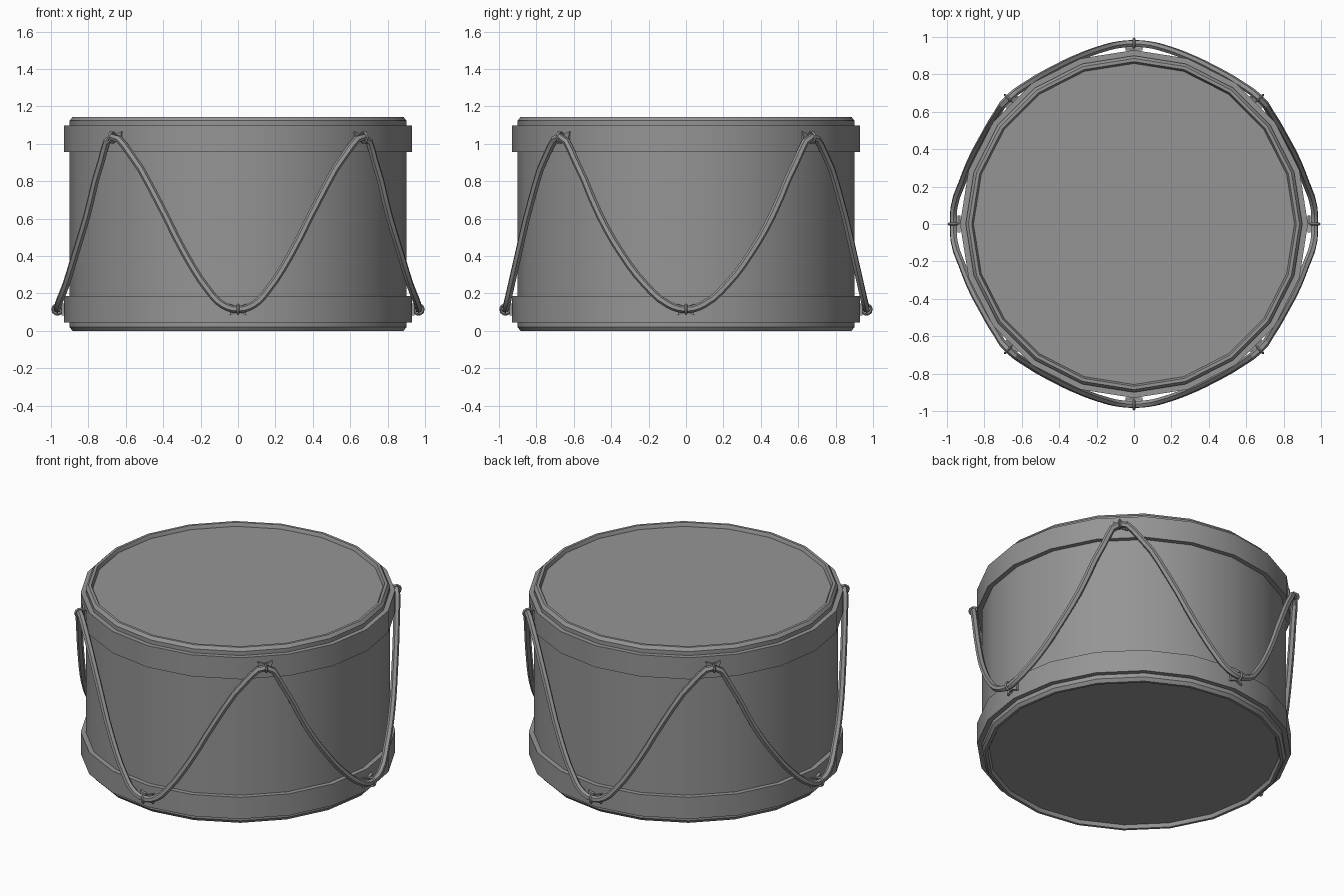
import bpy
import bmesh
from math import sin, cos, pi, radians
from mathutils import Matrix, Vector

if "Cube" in bpy.data.objects:
    bpy.data.objects.remove(bpy.data.objects["Cube"], do_unlink=True)

SIDES = 20
HEIGHT = 1.144

grey = bpy.data.materials.new("plain_grey")
grey.use_nodes = True
grey.diffuse_color = (0.3, 0.3, 0.3, 1)
grey.node_tree.nodes["Principled BSDF"].inputs["Base Color"].default_value = (0.3, 0.3, 0.3, 1)


def add_object(name, mesh):
    mesh.materials.clear()
    mesh.materials.append(grey)
    obj = bpy.data.objects.new(name, mesh)
    bpy.context.collection.objects.link(obj)
    bpy.ops.object.select_all(action='DESELECT')
    obj.select_set(True)
    bpy.context.view_layer.objects.active = obj
    bpy.ops.object.shade_smooth_by_angle(angle=radians(30))
    return obj


def lathe(name, profile, closed=True, flip=False):
    """Turn a radius/height profile around z; flip mirrors it to the other end."""
    bm = bmesh.new()
    rings = []
    for r, z in profile:
        z = HEIGHT - z if flip else z
        rings.append([bm.verts.new((r * cos(2 * pi * i / SIDES), r * sin(2 * pi * i / SIDES), z))
                      for i in range(SIDES)])
    pairs = list(zip(rings, rings[1:]))
    if closed:
        pairs.append((rings[-1], rings[0]))
    else:
        bm.faces.new(rings[0])
        bm.faces.new(rings[-1])
    for a, b in pairs:
        for i in range(SIDES):
            j = (i + 1) % SIDES
            bm.faces.new((a[i], a[j], b[j], b[i]))
    bmesh.ops.recalc_face_normals(bm, faces=bm.faces)
    mesh = bpy.data.meshes.new(name)
    bm.to_mesh(mesh)
    bm.free()
    return add_object(name, mesh)


# Shell, and a hoop, rim and skin at each end
lathe("shell", [(0.90, 0.06), (0.90, HEIGHT - 0.06)], closed=False)
for end, flip in (("top", True), ("bottom", False)):
    lathe(end + "_hoop", [(0.89, 0.046), (0.93, 0.046), (0.93, 0.187), (0.89, 0.187)], flip=flip)
    lathe(end + "_rim", [(0.855, 0.03), (0.868, 0.0), (0.885, 0.0), (0.90, 0.02),
                         (0.90, 0.06), (0.855, 0.06)], flip=flip)
    lathe(end + "_skin", [(0.858, 0.022), (0.858, 0.05)], closed=False, flip=flip)

# Rope: half swags as (degrees from low knot, radius, height)
steep = [(5, 0.962, 0.14), (9, 0.955, 0.205), (17.5, 0.94, 0.41), (27, 0.932, 0.685),
         (38, 0.94, 0.95)]
slack = [(5.5, 0.966, 0.14), (13.5, 0.945, 0.25), (21.5, 0.935, 0.41), (29.5, 0.93, 0.61),
         (39, 0.94, 0.91)]
LOW, HIGH = (0.965, 0.115), (0.95, 1.035)
path = []
for quarter in range(4):
    swag = slack if quarter % 2 == 0 else steep
    half = swag + [(45, *HIGH)]
    for a, r, z in [(-a, r, z) for a, r, z in reversed(swag)] + [(0, *LOW)] + half:
        t = radians(a + 90 * quarter)
        path.append((r * cos(t), r * sin(t), z))

curve = bpy.data.curves.new("rope_path", 'CURVE')
curve.dimensions = '3D'
curve.resolution_u = 3
curve.bevel_depth = 0.02
curve.bevel_resolution = 1
spline = curve.splines.new('BEZIER')
spline.bezier_points.add(len(path) - 1)
for point, co in zip(spline.bezier_points, path):
    point.co = co
    point.handle_left_type = point.handle_right_type = 'AUTO'
spline.use_cyclic_u = True
helper = bpy.data.objects.new("rope_path", curve)
bpy.context.collection.objects.link(helper)
bpy.context.view_layer.update()
rope_mesh = bpy.data.meshes.new_from_object(helper.evaluated_get(bpy.context.evaluated_depsgraph_get()))
bpy.data.objects.remove(helper, do_unlink=True)
add_object("rope", rope_mesh)


def tie_mesh():
    """Bow-shaped plate with a ring round the rope; local x points outwards."""
    bm = bmesh.new()
    outline = [(-0.045, -0.032), (0, -0.014), (0.045, -0.032),
               (0.04, 0), (0.045, 0.032), (0, 0.014), (-0.045, 0.032), (-0.04, 0)]
    plate = bm.faces.new([bm.verts.new((-0.038, y, z)) for y, z in outline])
    extruded = bmesh.ops.extrude_face_region(bm, geom=[plate])["geom"]
    bmesh.ops.translate(bm, vec=(0.016, 0, 0),
                        verts=[v for v in extruded if isinstance(v, bmesh.types.BMVert)])
    around, across = 10, 4
    ring = [[bm.verts.new(((0.027 + 0.007 * cos(v)) * cos(u), 0.007 * sin(v),
                           (0.027 + 0.007 * cos(v)) * sin(u)))
             for v in (2 * pi * j / across for j in range(across))]
            for u in (2 * pi * i / around for i in range(around))]
    for i in range(around):
        for j in range(across):
            a, b, k = ring[i], ring[(i + 1) % around], (j + 1) % across
            bm.faces.new((a[j], b[j], b[k], a[k]))
    bmesh.ops.recalc_face_normals(bm, faces=bm.faces)
    return bm


# Ties at the eight turning points of the rope
for n in range(8):
    r, z = LOW if n % 2 == 0 else HIGH
    bm = tie_mesh()
    bmesh.ops.transform(bm, verts=bm.verts, matrix=Matrix.Rotation(n * pi / 4, 4, 'Z')
                        @ Matrix.Translation(Vector((r, 0, z))))
    name = f"rope_tie_{n + 1}"
    mesh = bpy.data.meshes.new(name)
    bm.to_mesh(mesh)
    bm.free()
    add_object(name, mesh)
